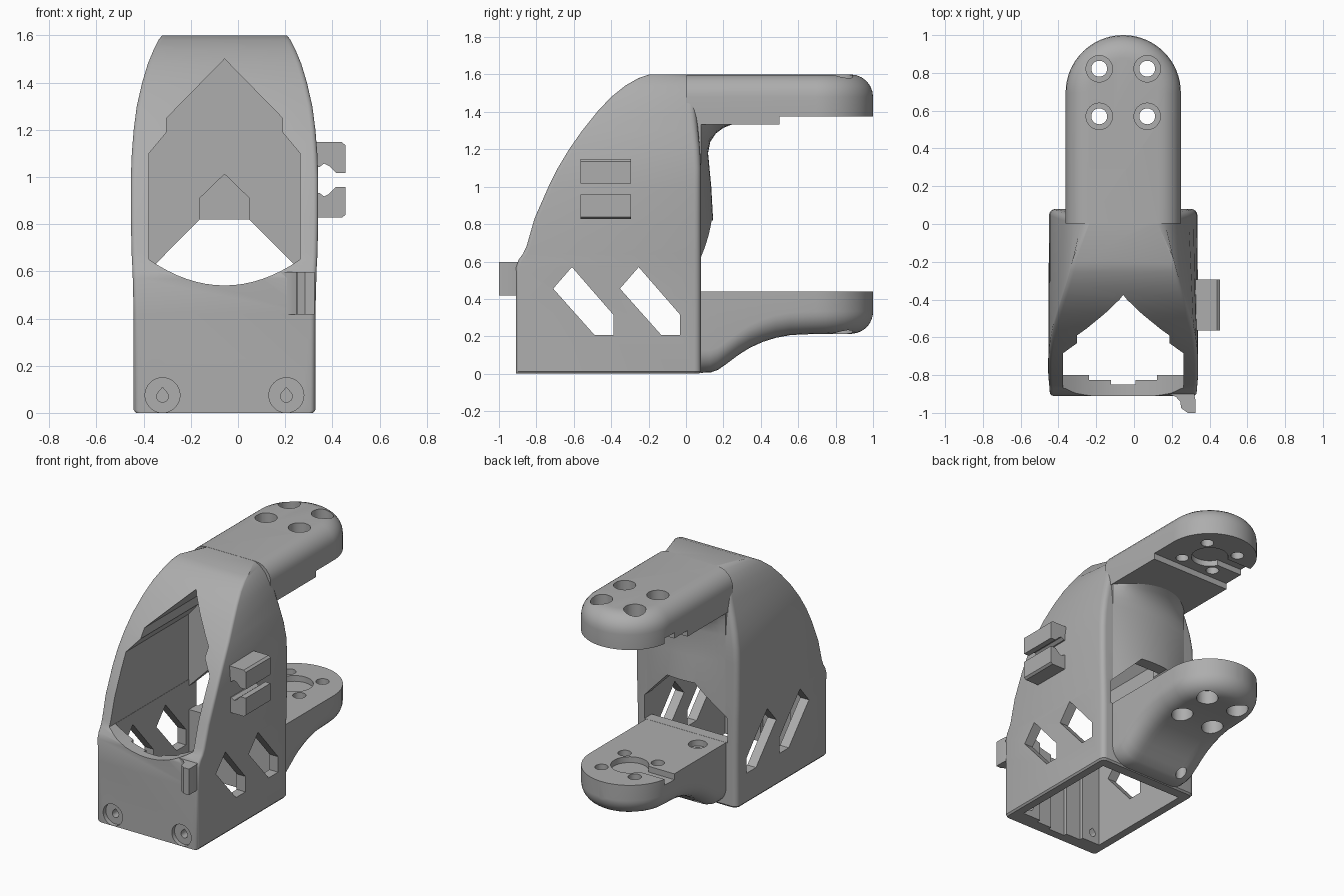
import bpy, bmesh
from math import sin, cos, pi, sqrt, hypot, radians

if "Cube" in bpy.data.objects:
    bpy.data.objects.remove(bpy.data.objects["Cube"])

CX = -0.057          # symmetry plane of the housing
PAD_Y = 0.695        # centre of the round arm ends
ARM_HW = 0.305       # half width of both arms
ROUND = 0.12         # radius of the arms' outer edges

grey = bpy.data.materials.new("plain_grey")
grey.use_nodes = True
COLOR = (0.42, 0.42, 0.42, 1)
grey.diffuse_color = COLOR
grey.node_tree.nodes["Principled BSDF"].inputs["Base Color"].default_value = COLOR


def loft(name, rings):
    """Closed solid through rings of equal point count."""
    bm = bmesh.new()
    loops = [[bm.verts.new(p) for p in ring] for ring in rings]
    n = len(loops[0])
    for a, b in zip(loops, loops[1:]):
        for i in range(n):
            j = (i + 1) % n
            bm.faces.new((a[i], a[j], b[j], b[i]))
    bm.faces.new(loops[0][::-1])
    bm.faces.new(loops[-1])
    bm.normal_update()
    if bm.calc_volume(signed=True) < 0:
        bmesh.ops.reverse_faces(bm, faces=bm.faces)
    mesh = bpy.data.meshes.new(name)
    bm.to_mesh(mesh)
    bm.free()
    mesh.materials.append(grey)
    ob = bpy.data.objects.new(name, mesh)
    bpy.context.collection.objects.link(ob)
    return ob


def prism(name, pts, axis, lo, hi):
    """Outline extruded along one axis."""
    place = {"x": lambda p, c: (c, p[0], p[1]),
             "y": lambda p, c: (p[0], c, p[1]),
             "z": lambda p, c: (p[0], p[1], c)}[axis]
    return loft(name, [[place(p, c) for p in pts] for c in (lo, hi)])


def mirrored(half):
    """Half outline, as offsets from the symmetry plane, closed by its mirror."""
    return ([(CX + x, v) for x, v in half] +
            [(CX - x, v) for x, v in reversed(half) if x > 0])


def disc(u, v, r, n=32):
    return [(u + r * cos(2 * pi * i / n), v + r * sin(2 * pi * i / n)) for i in range(n)]


def volume(mesh):
    bm = bmesh.new()
    bm.from_mesh(mesh)
    v = bm.calc_volume()
    bm.free()
    return v


def cut(targets, cutters):
    """Subtract the cutters; a solver that loses the part is replaced by the next."""
    for ob in targets:
        bpy.context.view_layer.objects.active = ob
        for c in cutters:
            before = ob.data.copy()
            for solver in ("EXACT", "MANIFOLD"):
                mod = ob.modifiers.new("cut", "BOOLEAN")
                mod.operation, mod.solver, mod.object = "DIFFERENCE", solver, c
                bpy.ops.object.modifier_apply(modifier=mod.name)
                if volume(ob.data) > .15 * volume(before):
                    break
                ob.data = before.copy()
    for c in cutters:
        bpy.data.objects.remove(c)


def body_ring(z, front, hw_front, back, hw_back):
    """Four-sided section with rounded corners."""
    ring = []
    for sx, sy, start in ((-1, -1, 180), (1, -1, 270), (1, 1, 0), (-1, 1, 90)):
        y, hw, r = (front, hw_front, .02) if sy < 0 else (back, hw_back, .035)
        for k in range(5):
            a = radians(start + 22.5 * k)
            ring.append((CX + sx * (hw - r) + r * cos(a), y - sy * r + r * sin(a), z))
    return ring


# Housing: height, front y, front half width, back y, back half width
body = [(0, -.91, .375, .07, .375), (.012, -.91, .385, .08, .385),
        (.42, -.91, .385, .08, .385), (.57, -.91, .389, .08, .388),
        (.61, -.895, .39, .08, .389), (.64, -.872, .392, .08, .39),
        (.68, -.853, .394, .08, .391),
        (.83, -.81, .397, .08, .393), (1.0, -.735, .397, .08, .393),
        (1.1, -.685, .393, .08, .388), (1.2, -.625, .385, .075, .372),
        (1.3, -.555, .372, .065, .347), (1.4, -.475, .349, .055, .318),
        (1.48, -.4, .325, .05, .295), (1.54, -.325, .3, .045, .262),
        (1.58, -.255, .28, .04, .222), (1.599, -.2, .265, .04, .18)]
housing = loft("housing", [body_ring(*s) for s in body])

# Bowed rear wall flaring into the upper arm
rear_wall = loft("rear_wall", [
    [(CX + .3 * u / 8, .08 + b * (1 - (u / 8) ** 2), z) for u in range(-8, 9)] +
    [(CX + .3, .01, z), (CX - .3, .01, z)]
    for z, b in ((.45, .065), (.82, .065), (1.0, .055), (1.18, .038), (1.24, .05),
                 (1.285, .08), (1.315, .12), (1.334, .17), (1.36, .18))])


def arm_outline(inset, z):
    """Round-ended plan of the upper arm at one height."""
    hw = ARM_HW - inset
    end = [(CX + hw * cos(pi * i / 32), PAD_Y + hw * sin(pi * i / 32), z) for i in range(33)]
    return [(CX - hw, .003, z), (CX + hw, .003, z)] + end


# Upper arm with a rounded top edge, thicker towards the housing
upper_arm = loft("upper_arm", [arm_outline(0, 1.375)] + [
    arm_outline(ROUND * (1 - cos(radians(a))), 1.6 - ROUND + ROUND * sin(radians(a)))
    for a in range(0, 91, 15)])
prism("upper_arm_step", [(CX - ARM_HW, .003), (CX + ARM_HW, .003),
                         (CX + ARM_HW, .5), (CX - ARM_HW, .5)], "z", 1.333, 1.376)

# Lower arm: stations of y and underside height
under = [(.01, .012), (.08, .005), (.13, .006), (.17, .02), (.22, .055), (.28, .1),
         (.34, .138), (.41, .17), (.48, .192), (.56, .207)]
under += [(PAD_Y + ARM_HW * sin(radians(a)), .213)
          for a in (0, 10, 20, 30, 38, 46, 53, 60, 66, 72, 77, 82, 86)]
sections = []
for y, bottom in under:
    over = max(0, y - PAD_Y)
    hw = sqrt(ARM_HW ** 2 - over ** 2)
    ring = []
    for i in range(-12, 13):
        x = hw * sin(i / 12 * pi / 2)
        depth = min(ROUND, max(0, ARM_HW - hypot(x, over)))
        lift = ROUND - sqrt(max(0, ROUND ** 2 - (ROUND - depth) ** 2))
        ring.append((CX + x, y, bottom + lift))
    sections.append(ring + [(CX + hw, y, .44), (CX - hw, y, .44)])
lower_arm = loft("lower_arm", sections)

# Interior: gabled tunnel, open bottom with a stepped front wall
arc = [(.32 * k / 8, .54 + .11 * (k / 8) ** 2) for k in range(9)]
gable = arc + [(.32, 1.1), (.245, 1.19), (.245, 1.25), (0, 1.5)]
cut([housing], [prism("tunnel_cutter", mirrored(gable), "y", -1.2, 0)])
floor_plan = [(0, -.85), (.065, -.85), (.065, -.827), (.18, -.827), (.18, -.8),
              (.319, -.8), (.319, .001), (0, .001)]
windows = [prism("window_cutter",
                 [(y + dy, z) for y, z in ((-.61, .57), (-.388, .315), (-.388, .208),
                                          (-.49, .208), (-.71, .455))], "x", -1, 1)
           for dy in (0, .357)]
cut([housing], [prism("floor_cutter", mirrored(floor_plan), "z", -.1, .8)] + windows)

# Rear doorway and the pointed niche above it
cut([housing, rear_wall],
    [prism("door_cutter", mirrored([(0, .441), (.318, .441), (.318, .605),
                                    (.105, .82), (0, .82)]), "y", -.05, .4),
     prism("niche_cutter", mirrored([(0, .8), (.105, .8), (.105, .91), (0, 1.012)]),
           "y", -.05, .06)])

# Recessed screw seats with teardrop holes in the front wall
for x in (-.32, .205):
    drop = [(x + .025 * cos(radians(a)), .07 + .025 * sin(radians(a)))
            for a in range(140, 401, 20)] + [(x, .108)]
    cut([housing], [prism("seat_cutter", disc(x, .075, .074), "y", -1, -.88),
                    prism("screw_cutter", drop, "y", -1, -.7)])

# Stepped screw holes, round pocket and side slot in both arm ends
slot = [(-.6, PAD_Y - .05), (CX, PAD_Y - .05), (CX, PAD_Y + .05), (-.6, PAD_Y + .05)]
for ob, inside, step, outside, lo, hi in ((upper_arm, 1.2, 1.49, 1.8, 1.335, 1.415),
                                          (lower_arm, .6, .31, -.1, .4, .48)):
    cutters = [loft("hole_cutter", [[(u, v, z) for u, v in disc(x, y, r)]
                                    for r, z in ((.042, inside), (.042, step),
                                                 (.07, step), (.07, outside))])
               for x in (CX - .127, CX + .127) for y in (.57, .822)]
    cutters += [prism("pocket_cutter", disc(CX, PAD_Y, .12), "z", lo, hi),
                prism("slot_cutter", slot, "z", lo, hi)]
    cut([ob], cutters)
cut([lower_arm], [prism("pin_cutter", disc(-.23, .2, .035), "z", -.2, .6),
                  prism("pin_seat_cutter", disc(-.23, .2, .06), "z", .4, .6)])

# Cable clip: two facing jaws on the left side
jaw = [(.32, .16), (.44, .16), (.455, .148), (.455, .03), (.415, .03),
       (.385, .06), (.365, .07), (.345, .055), (.32, .055)]
for name, s in (("upper_jaw", 1), ("lower_jaw", -1)):
    prism(name, [(x, .987 + s * z) for x, z in jaw], "y", -.565, -.295)

# Hook on the front corner
prism("front_hook", [(.18, -.9), (.222, -.915), (.245, -.94), (.25, -.975), (.285, -1),
                     (.325, -1), (.325, -.93), (.315, -.88), (.2, -.88)], "z", .418, .598)

# Smooth curves, keep edges crisp
for ob in bpy.context.view_layer.objects:
    ob.select_set(ob.type == "MESH" and grey.name in ob.data.materials)
bpy.ops.object.shade_smooth_by_angle(angle=radians(28))
